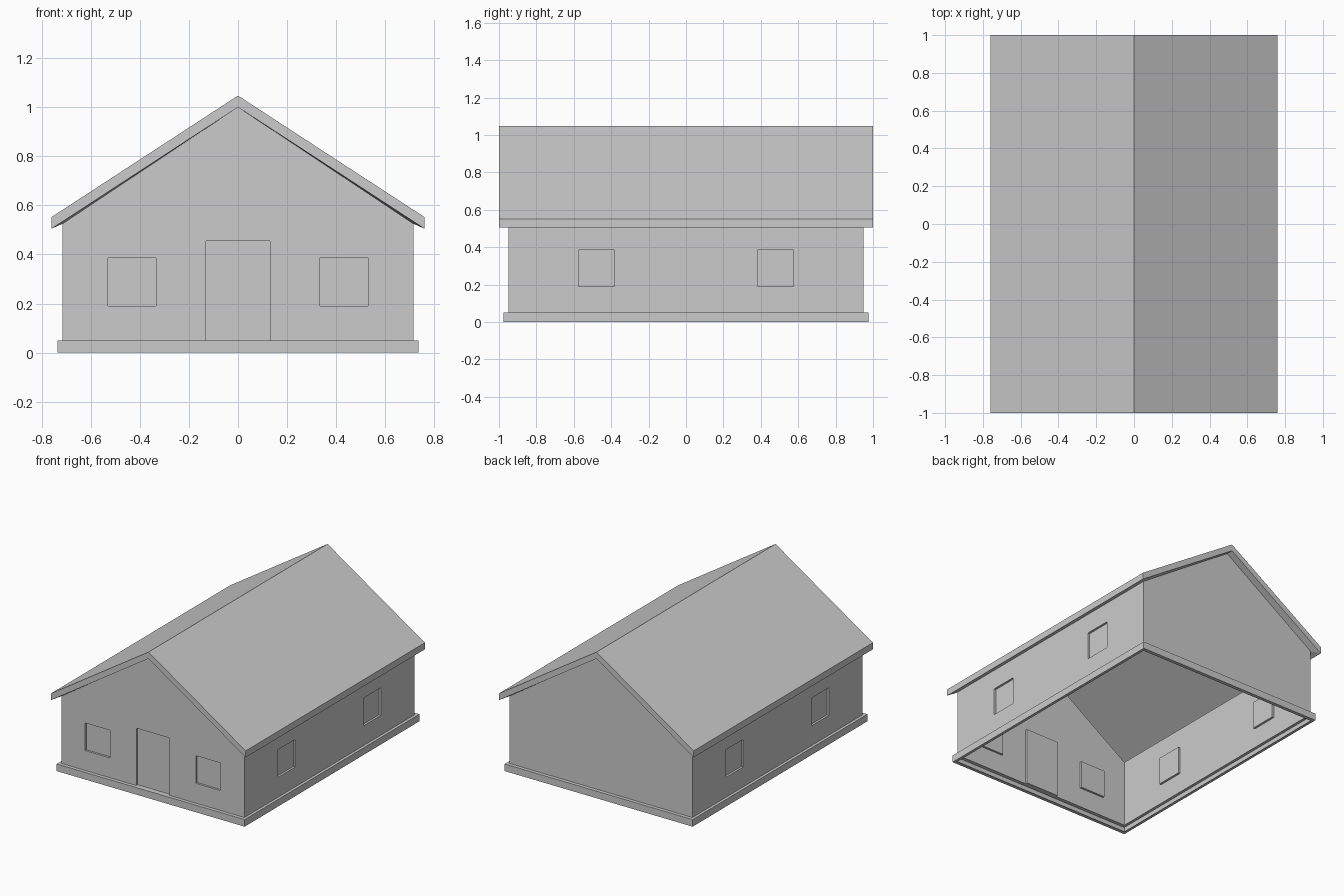
import bpy, bmesh
from mathutils import Vector

if "Cube" in bpy.data.objects:
    bpy.data.objects.remove(bpy.data.objects["Cube"])

WX, WY, EAVE, APEX = 0.715, 0.95, 0.525, 1.0   # wall shell
BASE, INSET = 0.05, 0.015
bm = bmesh.new()


def cut(axis, value):
    """Slice the wall faces with an axis-aligned plane."""
    n = Vector((0, 0, 0))
    n[axis] = 1
    faces = [f for f in bm.faces if abs(f.normal.z) < 0.1]
    geom = set(faces)
    for f in faces:
        geom.update(f.edges)
        geom.update(f.verts)
    bmesh.ops.bisect_plane(bm, geom=list(geom), dist=1e-5, plane_co=n * value, plane_no=n)


def extrude(test, move):
    """Extrude every face whose centre/normal passes the test, then move the new points."""
    bm.normal_update()
    faces = [f for f in bm.faces if test(f.calc_center_median(), f.normal)]
    res = bmesh.ops.extrude_face_region(bm, geom=faces)["geom"]
    old = [f for f in faces if f.is_valid]
    if old:
        bmesh.ops.delete(bm, geom=old, context='FACES')
    for v in res:
        if isinstance(v, bmesh.types.BMVert) and v.is_valid:
            v.co = move(v.co)
    bm.normal_update()


# Gabled shell, open underneath
profile = [(-WX, 0), (WX, 0), (WX, EAVE), (0, APEX), (-WX, EAVE)]
front = [bm.verts.new((x, -WY, z)) for x, z in profile]
back = [bm.verts.new((x, WY, z)) for x, z in profile]
bm.faces.new(front)
bm.faces.new(back[::-1])
for i in range(1, 5):
    j = (i + 1) % 5
    bm.faces.new((front[i], back[i], back[j], front[j]))
bmesh.ops.recalc_face_normals(bm, faces=bm.faces[:])
bm.normal_update()

# Cut lines for base, windows and door
for z in (BASE, 0.19, 0.385, 0.455):
    cut(2, z)
for s in (-1, 1):
    for x in (0.13, 0.335, 0.53):
        cut(0, s * x)
    for y in (0.3825, 0.575):
        cut(1, s * y)

# Recessed front windows and door
in_sill = lambda c: 0.19 < c.z < 0.385
extrude(lambda c, n: c.y < -WY + 1e-3 and (
            (abs(c.x) < 0.13 and BASE < c.z < 0.455) or
            (0.335 < abs(c.x) < 0.53 and in_sill(c))),
        lambda p: p + Vector((0, INSET, 0)))

# Recessed windows on both long sides
for s in (-1, 1):
    extrude(lambda c, n: c.x * s > WX - 1e-3 and 0.3825 < abs(c.y) < 0.575 and in_sill(c),
            lambda p: p - Vector((s * INSET, 0, 0)))

# Plinth: bottom strip of the walls pushed outward
extrude(lambda c, n: c.z < BASE - 1e-3,
        lambda p: Vector((p.x * 0.735 / WX, p.y * 0.975 / WY, p.z)))

# Roof: overhanging soffit first, then the thickness
is_roof = lambda c, n: c.z > 0.6 and n.z > 0.3
extrude(is_roof, lambda p: Vector((p.x * 0.76 / WX, p.y / WY,
                                   1 - abs(p.x) / WX * 0.495)))
extrude(is_roof, lambda p: p + Vector((0, 0, 0.047)))

# Tidy away the coplanar cut lines
bmesh.ops.dissolve_limit(bm, angle_limit=0.005, verts=bm.verts[:], edges=bm.edges[:])

mesh = bpy.data.meshes.new("house_shell")
bm.to_mesh(mesh)
bm.free()
house = bpy.data.objects.new("house_shell", mesh)
bpy.context.collection.objects.link(house)
